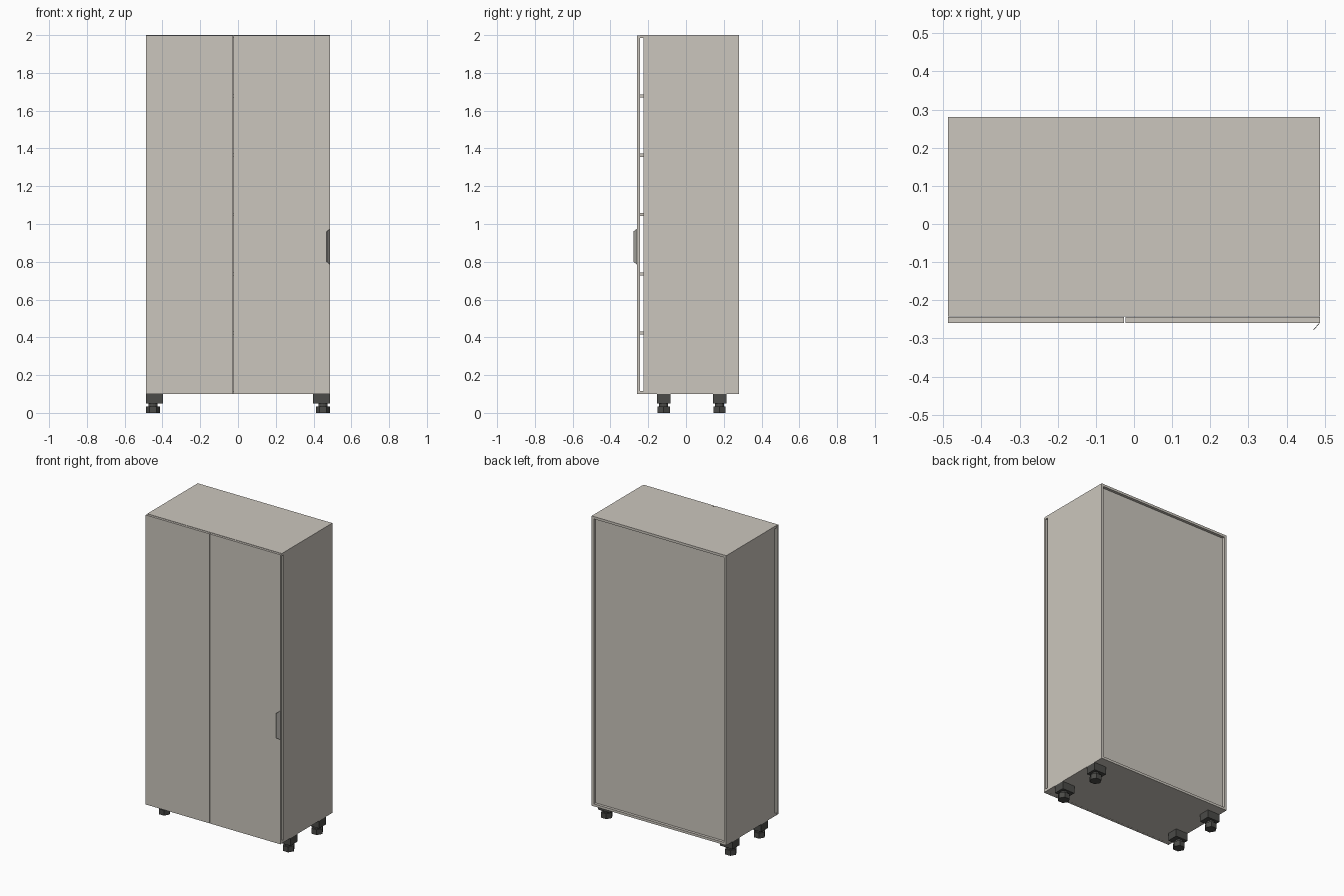
import bpy, bmesh
from mathutils import Vector

if "Cube" in bpy.data.objects:
    bpy.data.objects.remove(bpy.data.objects["Cube"])


def material(name, rgb):
    m = bpy.data.materials.new(name)
    m.diffuse_color = (*rgb, 1)
    m.use_nodes = True
    m.node_tree.nodes["Principled BSDF"].inputs["Base Color"].default_value = m.diffuse_color
    return m


BEIGE = material("warm_beige", (0.60, 0.565, 0.51))
GREY = material("handle_grey", (0.40, 0.39, 0.36))
DARK = material("dark_plastic", (0.07, 0.07, 0.065))


def finish(bm, name, mat):
    bmesh.ops.recalc_face_normals(bm, faces=bm.faces)
    me = bpy.data.meshes.new(name)
    bm.to_mesh(me)
    bm.free()
    me.materials.append(mat)
    ob = bpy.data.objects.new(name, me)
    bpy.context.collection.objects.link(ob)
    return ob


def add_box(bm, lo, hi):
    lo, hi = Vector(lo), Vector(hi)
    vs = bmesh.ops.create_cube(bm, size=1)["verts"]
    for v in vs:
        v.co = (lo + hi) / 2 + v.co * (hi - lo)


def box(name, lo, hi, mat=BEIGE):
    bm = bmesh.new()
    add_box(bm, lo, hi)
    return finish(bm, name, mat)


def add_prism(bm, x, y, z0, z1, r, sides):
    vs = bmesh.ops.create_cone(bm, cap_ends=True, segments=sides,
                               radius1=r, radius2=r, depth=z1 - z0)["verts"]
    # put the first corner on the x axis, then lift into place
    from_y = sides == 6 and max(v.co.y for v in vs) > r * 0.99
    for v in vs:
        if from_y:
            v.co.x, v.co.y = v.co.y, -v.co.x
        v.co += Vector((x, y, (z0 + z1) / 2))


W, BACK, T = 0.488, 0.28, 0.016      # half width, back plane, board thickness
SIDE_FRONT, SHELF_FRONT = -0.226, -0.243
Z0, Z1 = 0.10, 2.0

# carcass: top and bottom boards, sides set back from the doors
box("top_board", (-W, SHELF_FRONT, Z1 - T), (W, BACK, Z1))
box("bottom_board", (-W, SHELF_FRONT, Z0), (W, BACK, Z0 + T))
for s, side in ((-1, "left"), (1, "right")):
    xs = sorted((s * W, s * (W - T)))
    box(side + "_side", (xs[0], SIDE_FRONT, Z0 + T), (xs[1], BACK, Z1 - T))

# recessed back panel
box("back_panel", (-W + T, BACK - 0.026, Z0 + T), (W - T, BACK - 0.018, Z1 - T))

# five evenly spaced shelves
pitch = (Z1 - Z0 - T) / 6
for i in range(1, 6):
    z = Z0 + i * pitch
    box(f"shelf_{i}", (-W + T, SHELF_FRONT, z), (W - T, BACK - 0.026, z + T))

# folding door leaves with a narrow seam left of centre
box("left_door", (-W, -0.259, Z0), (-0.0265, -0.2435, Z1 - 0.002))
box("right_door", (-0.0225, -0.259, Z0), (W, -0.2435, Z1 - 0.002))

# slanted thin grip with tapered ends
bm = bmesh.new()
outline = [(0.488, -0.259, 0.785), (0.488, -0.259, 0.975),
           (0.471, -0.279, 0.96), (0.471, -0.279, 0.80)]
face = bm.faces.new([bm.verts.new(p) for p in outline])
ext = bmesh.ops.extrude_face_region(bm, geom=[face])["geom"]
for g in ext:
    if isinstance(g, bmesh.types.BMVert):
        g.co += Vector((-0.0013, 0.0011, 0))
finish(bm, "door_handle", GREY)

# feet: mounting block, neck and hexagonal levelling pad
for sx, side in ((-1, "left"), (1, "right")):
    for y, end in ((-0.118, "front"), (0.178, "back")):
        bm = bmesh.new()
        cx = sx * 0.443
        add_box(bm, (cx - 0.045, y - 0.036, 0.05), (cx + 0.045, y + 0.036, Z0))
        add_prism(bm, sx * 0.45, y, 0.033, 0.052, 0.024, 12)
        add_prism(bm, sx * 0.45, y, 0.0, 0.035, 0.037, 6)
        finish(bm, f"{end}_{side}_foot", DARK)
